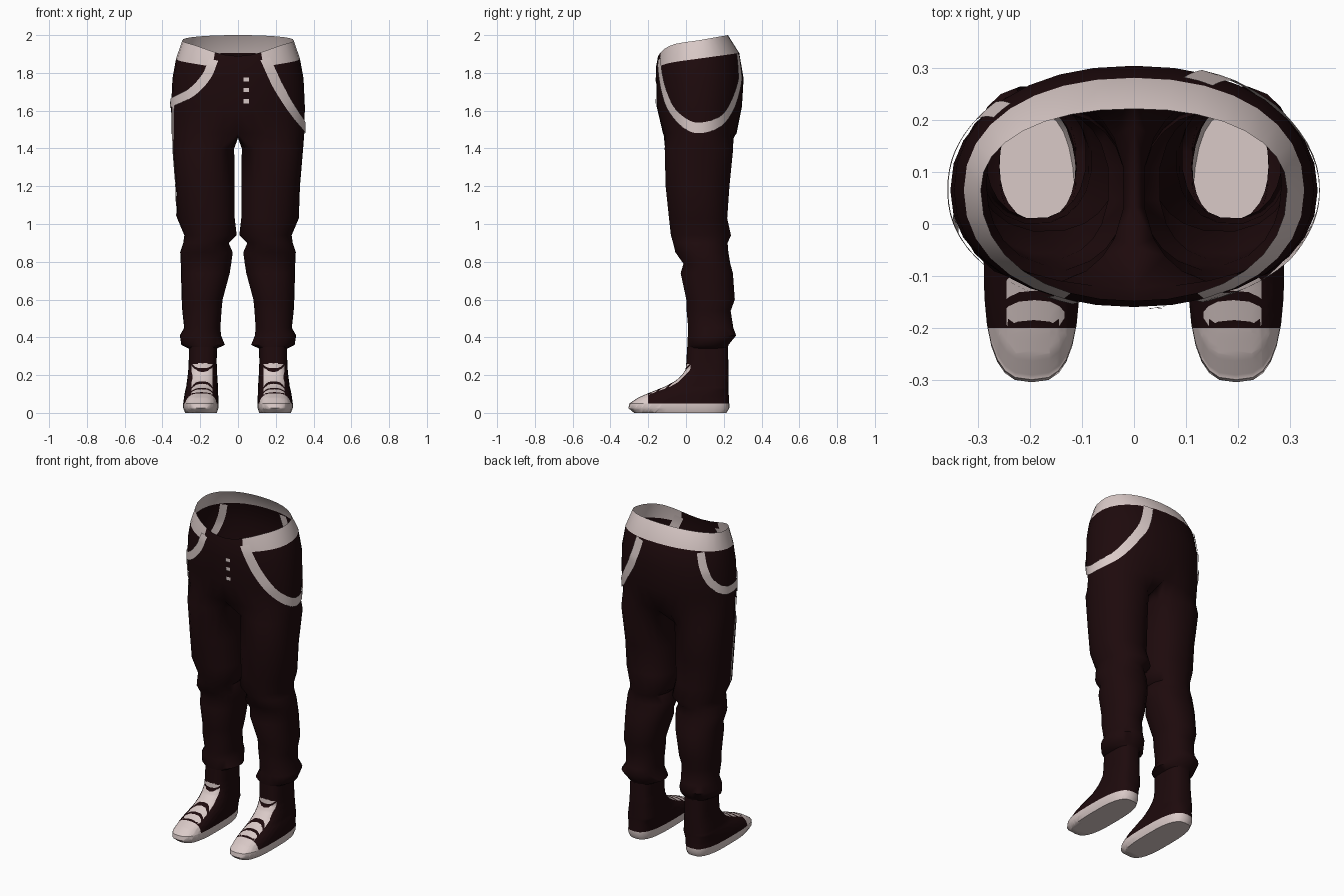
import bpy, bmesh
from math import sin, cos, atan2, radians, pi, copysign
from mathutils import Vector

cube = bpy.data.objects.get("Cube")
if cube:
    bpy.data.objects.remove(cube, do_unlink=True)


def make_material(name, rgb):
    m = bpy.data.materials.new(name)
    m.use_nodes = True
    m.diffuse_color = (*rgb, 1)
    m.node_tree.nodes["Principled BSDF"].inputs["Base Color"].default_value = (*rgb, 1)
    return m


DARK = make_material("dark brown cloth", (0.0125, 0.003, 0.0037))
PALE = make_material("pale pink grey", (0.70, 0.59, 0.575))


def finish(bm, name, mats, mirror=False, recalc=True):
    if recalc:
        bmesh.ops.recalc_face_normals(bm, faces=bm.faces)
    me = bpy.data.meshes.new(name)
    bm.to_mesh(me)
    bm.free()
    for m in mats:
        me.materials.append(m)
    ob = bpy.data.objects.new(name, me)
    bpy.context.collection.objects.link(ob)
    bpy.ops.object.select_all(action='DESELECT')
    ob.select_set(True)
    bpy.context.view_layer.objects.active = ob
    bpy.ops.object.shade_smooth_by_angle(angle=radians(60))
    if mirror:
        ob.modifiers.new("Mirror", 'MIRROR').merge_threshold = 0.0005


def power(v, e):
    return copysign(abs(v) ** e, v)


def bridge(bm, upper, lower, closed):
    n = len(upper)
    return [bm.faces.new((upper[i], lower[i], lower[(i + 1) % n], upper[(i + 1) % n]))
            for i in range(n if closed else n - 1)]


# Hip rows: height, half width, front y, back y, tilt to the back, dip at the front
HIPS = [(1.972, .295, -.148, .222, .028, .055),
        (1.875, .328, -.160, .282, .030, .020),
        (1.77, .347, -.158, .305, 0, 0),
        (1.62, .354, -.155, .296, 0, 0),
        (1.48, .351, -.122, .268, 0, 0)]
# Leg rows: height, inner x, outer x, front y, back y
LEGS = [(1.40, .018, .345, -.115, .252), (1.20, .015, .328, -.110, .232),
        (1.03, .015, .322, -.092, .220), (.94, .005, .284, -.082, .240),
        (.90, .048, .290, -.070, .222), (.85, .026, .306, -.058, .226),
        (.79, .034, .303, -.015, .236), (.74, .042, .302, -.030, .250),
        (.60, .080, .298, .000, .260), (.54, .086, .295, .002, .238),
        (.45, .092, .285, .010, .252), (.41, .088, .308, .008, .267),
        (.36, .068, .300, .006, .226), (.34, .112, .259, .006, .222)]


def hip_point(row, t):
    """t runs from 0 at the front round to pi at the back."""
    z, a, front, back, tilt, dip = row
    mid = .065
    c = -power(cos(t), .92)
    y = mid + c * (back - mid if c > 0 else mid - front)
    return Vector((a * power(sin(t), .92), y, z + tilt * c - dip * max(0, cos(t)) ** 5))


def leg_point(row, t):
    z, x0, x1, y0, y1 = row
    return Vector(((x0 + x1) / 2 + (x1 - x0) / 2 * power(sin(t), .92),
                   (y0 + y1) / 2 - (y1 - y0) / 2 * power(cos(t), .92), z))


# Trousers: half a pelvis and one leg, mirrored
bm = bmesh.new()
SEG = 16
hips = [[bm.verts.new(hip_point(r, pi * i / SEG)) for i in range(SEG + 1)] for r in HIPS]
for ring in hips:
    ring[0].co.x = ring[-1].co.x = 0
for k, (a, b) in enumerate(zip(hips, hips[1:])):
    for f in bridge(bm, a, b, False):
        c = f.calc_center_median()
        # The waistband is pale except at the front opening
        f.material_index = int(k == 0 and not (c.y < 0 and c.x < .13))
last = hips[-1]
front, back = last[0].co, last[-1].co
crotch = [bm.verts.new((0, back.lerp(front, k).y, 1.455)) for k in (.2, .4, .6, .8)]
ring = last + crotch
angles = [atan2((v.co.x - .18) / .17, -(v.co.y - .07) / .19) for v in ring]
for row in LEGS:
    low = [bm.verts.new(leg_point(row, t)) for t in angles]
    bridge(bm, ring, low, True)
    ring = low
finish(bm, "trousers", [DARK, PALE], mirror=True)


# Trim ribbons that follow the trouser surface, outside and inside
def surface(deg, z, offset):
    t = radians(abs(deg))
    pts = [hip_point(r, t) for r in HIPS] + [leg_point(r, t) for r in LEGS]
    for a, b in zip(pts, pts[1:]):
        if z >= b.z:
            break
    p = a.lerp(b, (a.z - z) / (a.z - b.z)) + Vector((sin(t), -cos(t), 0)) * offset
    if deg < 0:
        p.x = -p.x
    return p


def smooth_path(pts, steps=5):
    pts = [Vector(p) for p in pts]
    pts = [2 * pts[0] - pts[1]] + pts + [2 * pts[-1] - pts[-2]]
    out = []
    for a, b, c, d in zip(pts, pts[1:], pts[2:], pts[3:]):
        for s in range(steps):
            u = s / steps
            out.append(b + (c - a) * (u / 2) + (2 * a - 5 * b + 4 * c - d) * (u * u / 2)
                       + (3 * b - a - 3 * c + d) * (u ** 3 / 2))
    return out + [pts[-2]]


def ribbon(name, pts, width):
    path = smooth_path(pts)
    scale = radians(1) * .3
    bm = bmesh.new()
    for offset in (.006, -.006):
        rows = []
        for i, p in enumerate(path):
            d = path[min(i + 1, len(path) - 1)] - path[max(i - 1, 0)]
            side = Vector((-d.y, d.x * scale)).normalized() * (width / 2)
            rows.append([bm.verts.new(surface(p.x + side.x * k / scale, p.y + side.y * k, offset))
                         for k in (-1, 0, 1)])
        for a, b in zip(rows, rows[1:]):
            for f in bridge(bm, a, b, False):
                f.normal_update()
                c = f.calc_center_median()
                if f.normal.dot(Vector((c.x, c.y - .07, 0))) * offset < 0:
                    f.normal_flip()
    finish(bm, name, [PALE], recalc=False)


ribbon("left_pocket_trim", [(25, 1.875), (34, 1.74), (52, 1.605), (73, 1.53), (95, 1.51),
                            (126, 1.56), (148, 1.70), (156, 1.80), (160, 1.90)], .056)
ribbon("right_pocket_trim", [(-22, 1.87), (-27, 1.78), (-40, 1.705), (-58, 1.665), (-85, 1.64),
                             (-105, 1.65), (-121, 1.71), (-129, 1.80), (-132, 1.89)], .05)
ribbon("right_side_stripe", [(-72, 1.64), (-74, 1.45), (-77, 1.25), (-79, 1.04)], .034)
for i, z in enumerate((1.765, 1.71, 1.65)):
    ribbon(f"fly_button_{i + 1}", [(6, z + .011), (6, z - .011)], .022)

# Shoe rows: height, centre x, half width, front y, back y
SHOE = [(.35, .185, .074, .006, .222), (.27, .187, .074, .002, .224),
        (.23, .187, .076, -.002, .225), (.20, .188, .078, -.022, .225),
        (.17, .189, .081, -.055, .225), (.14, .190, .084, -.110, .225),
        (.12, .192, .087, -.160, .225), (.10, .194, .089, -.210, .226),
        (.08, .195, .091, -.255, .227), (.05, .197, .093, -.300, .229),
        (.025, .197, .093, -.305, .229), (.0, .196, .084, -.275, .215)]


def shoe_row(z):
    for a, b in zip(SHOE, SHOE[1:]):
        if z >= b[0]:
            break
    k = (a[0] - z) / (a[0] - b[0])
    return [p + (q - p) * k for p, q in zip(a, b)]


bm = bmesh.new()
SIDES = 28
heights = [.35, .27] + [.26 - i * .006 for i in range(36)] + [.025, 0]
ring = None
for z in heights:
    z, cx, w, y0, y1 = shoe_row(z)
    mid = min(.11, y0 + .25)
    low = []
    for i in range(SIDES):
        t = 2 * pi * i / SIDES
        c = -power(cos(t), .7)
        low.append(bm.verts.new((cx + w * power(sin(t), .7),
                                 mid + c * (y1 - mid if c > 0 else mid - y0), z)))
    if ring:
        bridge(bm, ring, low, True)
    ring = low
bm.faces.new(ring)


# Cut clean borders for the toe cap, the sole and the laces
def cut(point, normal):
    bmesh.ops.bisect_plane(bm, geom=bm.verts[:] + bm.edges[:] + bm.faces[:],
                           plane_co=point, plane_no=normal)


LACE_X, LACE_W, TOE_Y, SOLE_Z, PITCH = .19, .056, -.2, .05, .034
cut((0, TOE_Y, 0), (0, 1, 0))
cut((0, 0, SOLE_Z), (0, 0, 1))
for s in (-1, 1):
    cut((LACE_X + s * LACE_W, 0, 0), (1, 0, 0))
for i in range(3, 10):
    for part in (0, .68):
        cut((0, 0, (i + part) * PITCH), (0, -1, 1))
for f in bm.faces:
    c = f.calc_center_median()
    lace = (abs(c.x - LACE_X) < LACE_W and -.188 < c.y < .04 and c.z < .262
            and (c.z - c.y) / PITCH % 1 < .68)
    f.material_index = int(c.z < SOLE_Z or c.y < TOE_Y or lace)
finish(bm, "shoes", [DARK, PALE], mirror=True)
